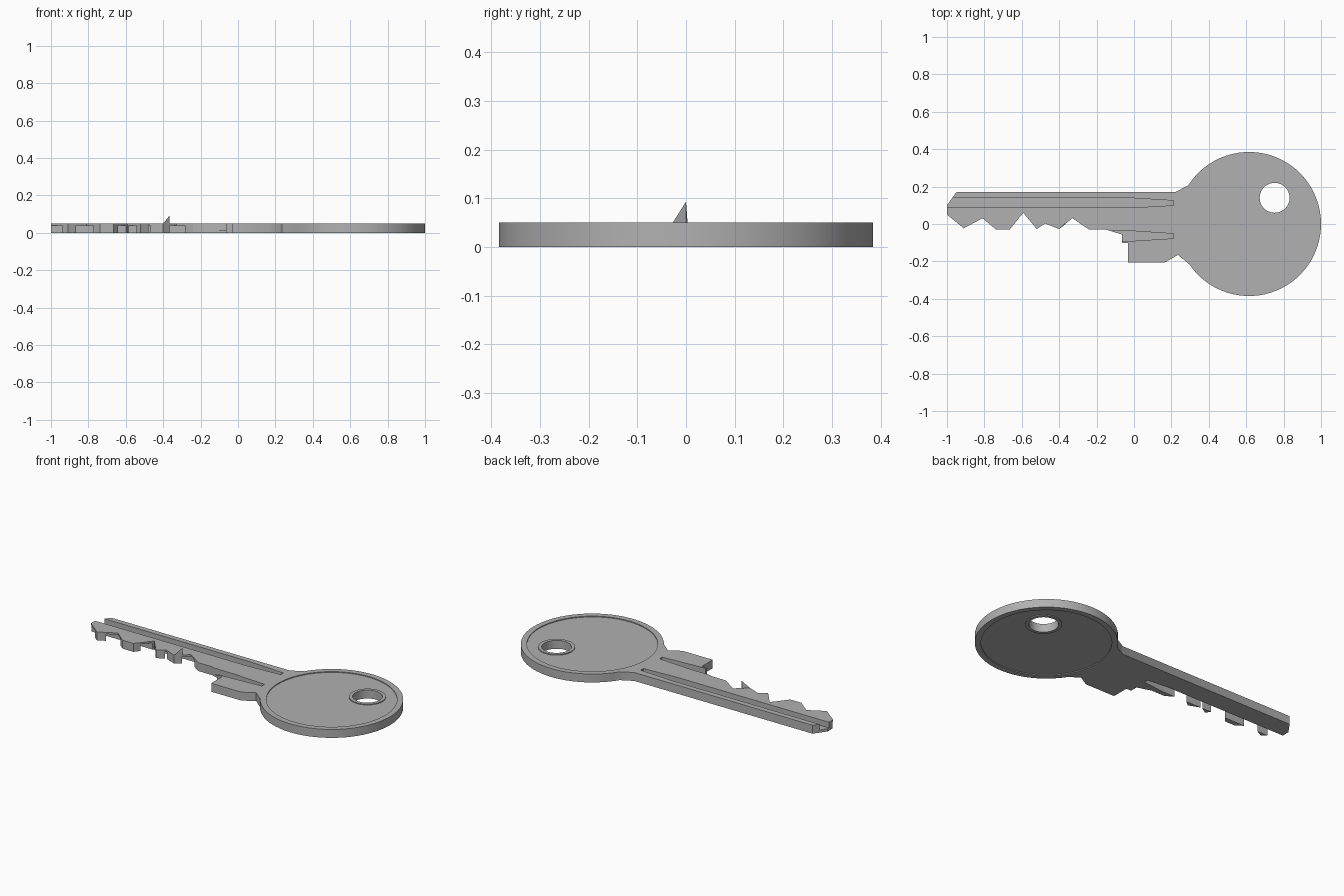
import bpy, bmesh
from math import cos, sin, radians, pi

if "Cube" in bpy.data.objects:
    bpy.data.objects.remove(bpy.data.objects["Cube"])

T = 0.05                       # key thickness
BOW = (0.615, 0.0, 0.385)      # centre x, y, radius of the round handle
HOLE = (0.752, 0.14)

steel = bpy.data.materials.new("dark_steel")
steel.diffuse_color = (0.44, 0.44, 0.44, 1)
steel.use_nodes = True
steel.node_tree.nodes["Principled BSDF"].inputs["Base Color"].default_value = steel.diffuse_color


def prism(name, pts, z0, z1):
    """Closed prism from a flat outline."""
    bm = bmesh.new()
    face = bm.faces.new([bm.verts.new((x, y, z0)) for x, y in pts])
    ext = bmesh.ops.extrude_face_region(bm, geom=[face])
    moved = [v for v in ext["geom"] if isinstance(v, bmesh.types.BMVert)]
    bmesh.ops.translate(bm, verts=moved, vec=(0, 0, z1 - z0))
    bmesh.ops.recalc_face_normals(bm, faces=bm.faces)
    mesh = bpy.data.meshes.new(name)
    bm.to_mesh(mesh)
    bm.free()
    mesh.materials.append(steel)
    ob = bpy.data.objects.new(name, mesh)
    bpy.context.collection.objects.link(ob)
    return ob


def circle(cx, cy, r, n=64):
    return [(cx + r * cos(2 * pi * i / n), cy + r * sin(2 * pi * i / n)) for i in range(n)]


def cut(target, cutter):
    """Subtract the cutter, then discard it."""
    cutter.hide_render = True
    mod = target.modifiers.new("cut", 'BOOLEAN')
    mod.operation, mod.solver, mod.object = 'DIFFERENCE', 'EXACT', cutter
    bpy.context.view_layer.objects.active = target
    bpy.ops.object.modifier_apply(modifier=mod.name)
    bpy.data.objects.remove(cutter)


# blade outline: top edge, tip, teeth, shoulder
blade = [(0.22, 0.17), (-0.95, 0.17), (-1.0, 0.10), (-1.0, 0.05),
         (-0.91, -0.023), (-0.81, 0.031), (-0.737, -0.03), (-0.665, -0.03),
         (-0.592, 0.06), (-0.52, -0.027), (-0.475, 0.003), (-0.40, -0.027),
         (-0.33, 0.031), (-0.24, -0.03), (-0.15, -0.03), (-0.065, -0.056),
         (-0.065, -0.102), (-0.032, -0.102), (-0.032, -0.205), (0.165, -0.205),
         (0.235, -0.165)]
# bow arc, counter-clockwise from lower to upper shoulder
a0, a1, n = radians(-146), radians(147.5), 60
arc = [(BOW[0] + BOW[2] * cos(a0 + (a1 - a0) * i / n),
        BOW[1] + BOW[2] * sin(a0 + (a1 - a0) * i / n)) for i in range(n + 1)]
key = prism("key_body", blade + arc, 0, T)

# shallow round recess on both sides, leaving a collar round the hole
DEPTH = 0.005
for z0, z1 in ((T - DEPTH, T + 0.02), (-0.02, DEPTH)):
    recess = prism("recess_cutter", circle(BOW[0], BOW[1], 0.352, 72), z0, z1)
    cut(recess, prism("collar_cutter", circle(*HOLE, 0.099, 48), z0 - 0.05, z1 + 0.05))
    cut(key, recess)

# key ring hole
cut(key, prism("hole_cutter", circle(*HOLE, 0.08, 48), -0.1, 0.1))

# tapered grooves on the upper side
cut(key, prism("long_groove_cutter", [(-1.1, 0.088), (0.0, 0.088), (0.21, 0.1),
                                      (0.21, 0.125), (0.0, 0.138), (-1.1, 0.138)], 0.016, 0.1))
cut(key, prism("short_groove_cutter", [(-0.2, -0.094), (0.0, -0.09), (0.21, -0.077),
                                       (0.21, -0.052), (0.0, -0.038), (-0.2, -0.036)], 0.014, 0.1))

# groove on the underside, opening through the tooth gaps
cut(key, prism("under_groove_cutter", [(-1.1, 0.0), (-0.2, 0.0), (-0.06, 0.015),
                                       (-0.06, 0.04), (-0.2, 0.053), (-1.1, 0.053)], -0.1, 0.04))

# small raised burr on one tooth flank
burr = prism("tooth_burr", [(-0.40, -0.027), (-0.365, 0.0), (-0.371, 0.003)], T - 0.006, T)
for v in burr.data.vertices:
    if v.co.z > T - 0.001 and v.co.x > -0.39:
        v.co.z = 0.093 if v.co.x > -0.37 else T + 0.003

# smooth the curved walls, keep hard edges
bpy.ops.object.select_all(action='DESELECT')
key.select_set(True)
bpy.context.view_layer.objects.active = key
bpy.ops.object.shade_smooth_by_angle(angle=radians(30))
